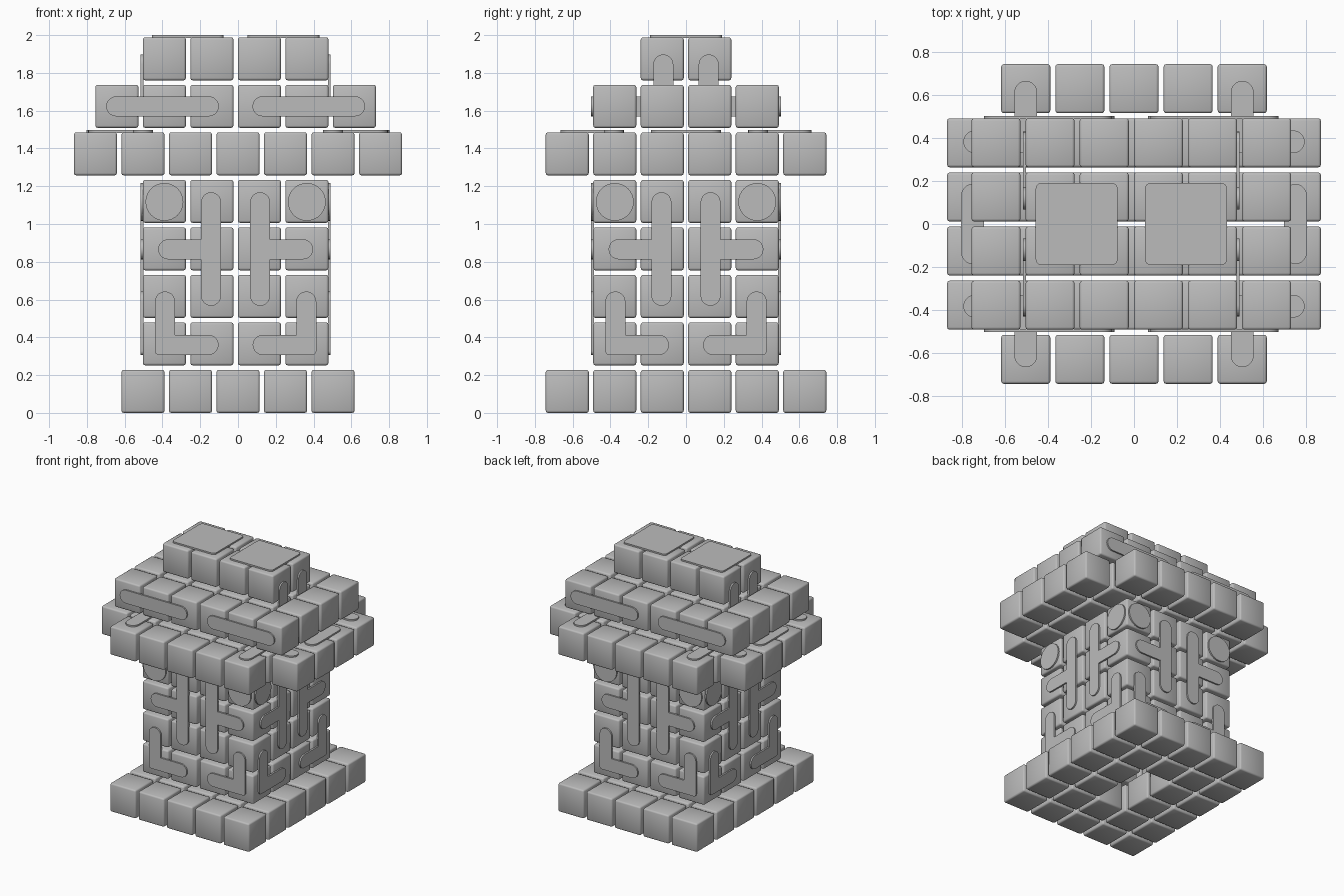
import bpy
import bmesh
from math import cos, sin, pi
from mathutils import Matrix, Vector

cube = bpy.data.objects.get("Cube")
if cube:
    bpy.data.objects.remove(cube, do_unlink=True)

PITCH, SIZE = 0.2515, 0.228      # block spacing and edge length
R = 0.053                        # half width of the raised strips
LIFT, SINK = 0.0115, 0.003       # strip height above and below the block faces
SHIFT = -0.0126                  # layers with an even column count sit half a gap over
SIDE = 1.5 * PITCH + SIZE / 2    # half width of the shaft

stone = bpy.data.materials.new("stone_grey")
stone.use_nodes = True
grey = (0.5, 0.5, 0.5, 1)
stone.diffuse_color = grey
stone.node_tree.nodes["Principled BSDF"].inputs["Base Color"].default_value = grey


def finish(bm, name):
    bmesh.ops.recalc_face_normals(bm, faces=bm.faces)
    mesh = bpy.data.meshes.new(name)
    bm.to_mesh(mesh)
    bm.free()
    mesh.materials.append(stone)
    obj = bpy.data.objects.new(name, mesh)
    bpy.context.collection.objects.link(obj)
    return obj


def block_layer(name, level, columns, rows, skip=lambda i, j: False):
    """A grid of bevelled blocks; skip(i, j) gets distances from the centre in blocks."""
    bm = bmesh.new()
    shift = SHIFT if columns % 2 == 0 else 0
    for c in range(columns):
        for r in range(rows):
            i, j = c - (columns - 1) / 2, r - (rows - 1) / 2
            if skip(abs(i), abs(j)):
                continue
            spot = Vector((i * PITCH + shift, j * PITCH, level * PITCH + SIZE / 2))
            bmesh.ops.create_cube(bm, size=SIZE, matrix=Matrix.Translation(spot))
    obj = finish(bm, name)
    obj.data.shade_smooth()
    bevel = obj.modifiers.new("soft_edges", "BEVEL")
    bevel.width = 0.012
    bevel.segments = 2


# Outlines of the raised strips
def arc(x, y, start, radius=R, sweep=pi, steps=10):
    return [(x + radius * cos(start + sweep * k / steps),
             y + radius * sin(start + sweep * k / steps)) for k in range(steps + 1)]


def disc(x, y, radius):
    return arc(x, y, 0, radius, 2 * pi, 32)[:-1]


def bar(x, low, high):
    return arc(x, high, 0) + arc(x, low, pi)


def tee(x, low, high, arm_x, arm_y):
    return (bar(x, low, high) + [(x + R, arm_y - R)]
            + arc(arm_x, arm_y, -pi / 2) + [(x + R, arm_y + R)])


def elbow(x, y, top, end):
    """Corner at (x, y), one arm up to top, one arm sideways to end."""
    return (arc(x, top, 0) + arc(x - R + 0.02, y - R + 0.02, pi, 0.02, pi / 2, 4)
            + arc(end, y, -pi / 2) + [(x + R, y + R)])


def rounded_square(x, half, corner=0.025):
    h = half - corner
    pts = []
    for k, (sx, sy) in enumerate(((1, 1), (-1, 1), (-1, -1), (1, -1))):
        pts += arc(x + sx * h, sy * h, k * pi / 2, corner, pi / 2, 4)
    return pts


def flip(pts, sx, sy=1):
    return [(x * sx, y * sy) for x, y in pts]


def add_plate(bm, pts, frame):
    low = [bm.verts.new(frame @ Vector((x, y, -SINK))) for x, y in pts]
    high = [bm.verts.new(frame @ Vector((x, y, LIFT))) for x, y in pts]
    bm.faces.new(low[::-1])
    bm.faces.new(high)
    for k in range(len(pts)):
        n = (k + 1) % len(pts)
        bm.faces.new((low[k], low[n], high[n], high[k]))


def plates(name, outlines, frame):
    bm = bmesh.new()
    for pts in outlines:
        add_plate(bm, pts, frame)
    obj = finish(bm, name)
    bpy.ops.object.select_all(action="DESELECT")
    obj.select_set(True)
    bpy.context.view_layer.objects.active = obj
    bpy.ops.object.shade_smooth_by_angle(angle=pi / 6)


def wall(turn):
    """Frame of one shaft face: x sideways, y up, z outward."""
    return (Matrix.Translation((SHIFT, 0, 0)) @ Matrix.Rotation(turn * pi / 2, 4, "Z")
            @ Matrix.Translation((0, -SIDE, 0)) @ Matrix.Rotation(pi / 2, 4, "X"))


def top_of(level, shift=0):
    return Matrix.Translation((shift, 0, level * PITCH + SIZE))


# Block layers from the ground up
block_layer("base_blocks", 0, 5, 6, lambda i, j: i < 0.5 and j < 1)
for level in range(1, 5):
    block_layer(f"shaft_blocks_{level}", level, 4, 4, lambda i, j: i < 1 and j < 1)
block_layer("eave_blocks", 5, 7, 6, lambda i, j: i > 2.5 and j > 2)
block_layer("upper_roof_blocks", 6, 6, 4)
block_layer("ridge_blocks", 7, 4, 2)

# Strips on the four walls, each pattern mirrored left and right
shaft_art = [disc(0.377, 1.117, 0.1),
             tee(0.13, 0.62, 1.115, 0.357, 0.866),
             flip(elbow(-0.374, 0.36, 0.59, -0.143), -1)]
beam = arc(0.142, 1.623, pi / 2) + arc(0.632, 1.623, -pi / 2)
ridge_art = flip(elbow(-0.376, 1.623, 1.623, -0.126), -1)
ridge_art = (arc(0.12, 1.845, 0) + [(0.12 - R, 1.623 - R)]
             + arc(0.376, 1.623, -pi / 2) + [(0.12 + R, 1.623 + R)])
for turn, side in enumerate(("front", "left", "back", "right")):
    art = shaft_art + ([beam] if turn % 2 == 0 else [ridge_art])
    plates(f"{side}_strips", [flip(p, s) for p in art for s in (1, -1)], wall(turn))

# Strips lying on the eave: four corner elbows and a straight one on each side
eave_elbow = elbow(0.503, 0.382, 0.612, 0.74)
eave_art = [flip(eave_elbow, sx, sy) for sx in (1, -1) for sy in (1, -1)]
eave_art += [flip(bar(0.75, -0.133, 0.133), s) for s in (1, -1)]
plates("eave_strips", eave_art, top_of(5))

# Square plates on the ridge
plates("ridge_plates", [rounded_square(s * 0.254, 0.19) for s in (1, -1)], top_of(7, SHIFT))
